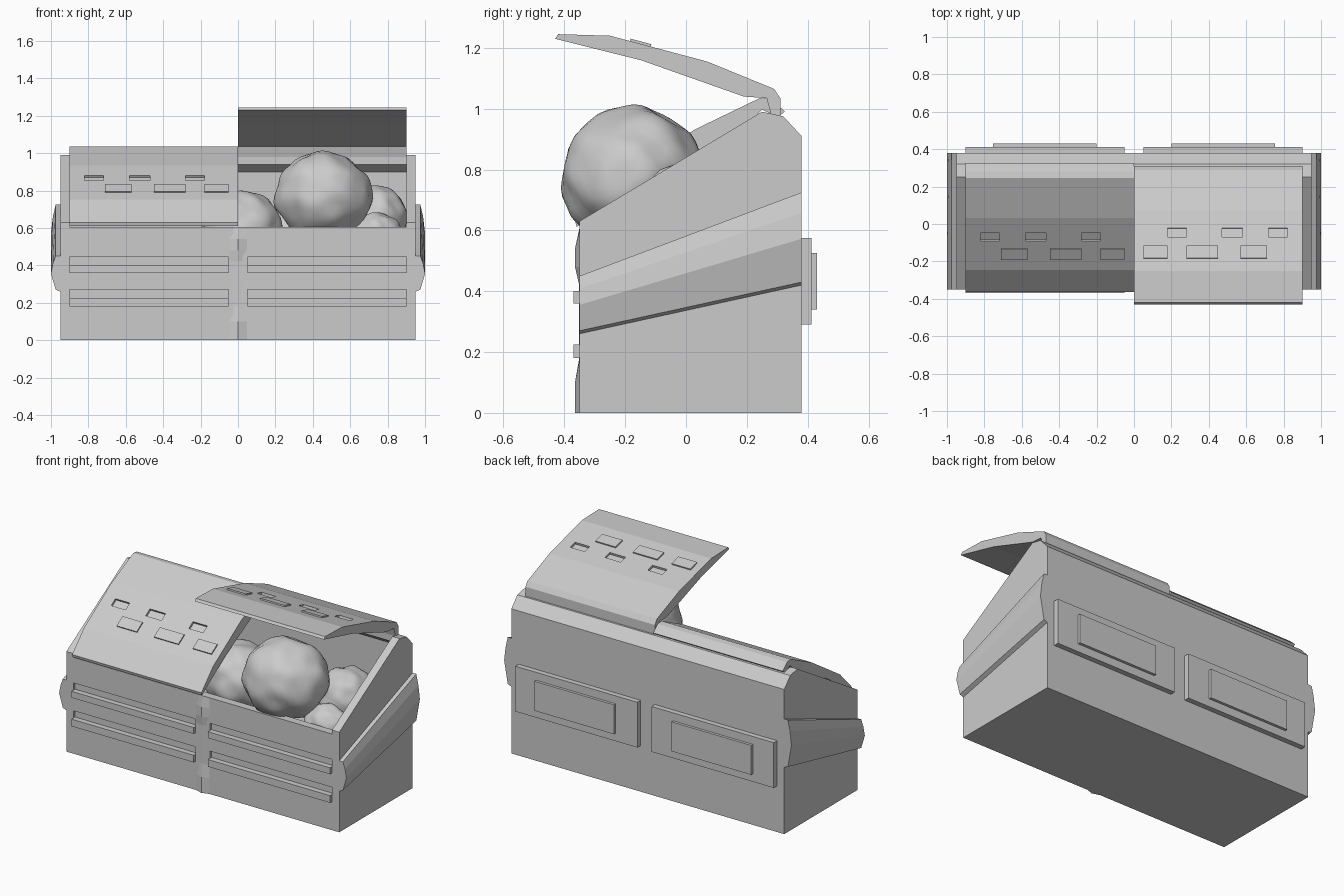
import bpy, bmesh, math
from mathutils import Vector, Matrix, noise

if "Cube" in bpy.data.objects:
    bpy.data.objects.remove(bpy.data.objects["Cube"])


def loft(name, sections):
    """Solid skinned through matching closed sections of 3D points."""
    bm = bmesh.new()
    rings = [[bm.verts.new(p) for p in s] for s in sections]
    n = len(rings[0])
    for a, b in zip(rings, rings[1:]):
        for i in range(n):
            j = (i + 1) % n
            bm.faces.new((a[i], a[j], b[j], b[i]))
    bm.faces.new(rings[0])
    bm.faces.new(rings[-1])
    bmesh.ops.recalc_face_normals(bm, faces=bm.faces)
    me = bpy.data.meshes.new(name)
    bm.to_mesh(me)
    bm.free()
    ob = bpy.data.objects.new(name, me)
    bpy.context.collection.objects.link(ob)
    return ob


def prism(name, profile, x0, x1):
    """Extrude a (y, z) profile along x."""
    return loft(name, [[(x, y, z) for y, z in profile] for x in (x0, x1)])


def box(name, x0, x1, y0, y1, z0, z1):
    return prism(name, [(y0, z0), (y1, z0), (y1, z1), (y0, z1)], x0, x1)


# Side plates with sloped top edge
SIDE = [(-.35, 0), (.38, 0), (.38, .91), (.32, .975), (.25, .99), (-.35, .63)]
# Front wall with two ribs, each with a groove above it
FRONT = [(-.30, 0), (-.35, 0), (-.35, .18), (-.37, .18), (-.37, .225),
         (-.335, .225), (-.335, .27), (-.35, .27), (-.35, .36), (-.37, .36),
         (-.37, .40), (-.335, .40), (-.335, .445), (-.35, .445), (-.35, .605), (-.30, .605)]

for s, side in ((-1, "left"), (1, "right")):
    prism(side + "_side_plate", SIDE, s * .9, s * .95)
    prism(side + "_front_wall", FRONT, s * .05, s * .9)
    # Lifting pockets, tapering towards the front
    pocket = []
    for y, b, t in ((-.35, .26, .45), (.38, .42, .725)):
        h = t - b
        pocket.append([(s * .95, y, b), (s * .975, y, b + .01), (s, y, b + h * .5),
                       (s * .99, y, t - h * .22), (s * .975, y, t), (s * .95, y, t)])
    loft(side + "_lifting_pocket", pocket)
    # Back panels
    box(side + "_back_panel", s * .05, s * .9, .375, .413, .29, .575)
    box(side + "_back_inset", s * .2, s * .755, .41, .43, .34, .525)

box("front_wall_centre", -.05, .05, -.35, -.30, 0, .605)
loft("front_centre_ridge", [[(-.05, -.349, z), (0, -.35 - d, z), (.05, -.349, z)]
     for z, d in ((0, .015), (.1, .015), (.18, .001), (.42, .001),
                  (.48, .015), (.54, .015), (.604, .001))])
prism("back_wall", [(.38, 0), (.38, .91), (.32, .975), (.28, .98), (.28, .94),
                    (.33, .90), (.33, 0)], -.9, .9)
box("inner_floor", -.9, .9, -.31, .34, 0, .45)

# Lids: one profile drawn in the open pose, the left one swung shut
LID = [(-.43, 1.23), (-.42, 1.245), (-.25, 1.24), (.07, 1.155), (.29, 1.065),
       (.31, 1.035), (.31, .975), (.28, .98), (.265, 1.035), (.19, 1.04), (-.15, 1.16)]
HINGE = Vector((0, .3, 1.0))
SLOPE = math.atan2(.085, .32)


def tile(name, x0, x1, y, w, h):
    """Flat block lying on the sloped lid surface at depth y."""
    ob = box(name, x0, x1, -w / 2, w / 2, -h, h)
    z = 1.24 - (y + .25) * math.tan(SLOPE)
    ob.data.transform(Matrix.Translation((0, y, z)) @ Matrix.Rotation(-SLOPE, 4, 'X'))
    return ob


def lid(side, s, angle):
    parts = [prism(side + "_lid", LID, 0, s * .9)]
    for x0, x1 in ((.18, .28), (.47, .58), (.72, .82)):
        cut = tile("slot_cutter", s * x0, s * x1, -.045, .05, .014)
        cut.hide_render = True
        m = parts[0].modifiers.new("slot", 'BOOLEAN')
        m.object = cut
        m.solver = 'EXACT'
        bpy.context.view_layer.objects.active = parts[0]
        bpy.ops.object.modifier_apply(modifier=m.name)
        bpy.data.objects.remove(cut)
    for x0, x1 in ((.05, .18), (.28, .45), (.57, .71)):
        parts.append(tile(side + "_lid_plate", s * x0, s * x1, -.15, .07, .008))
    swing = (Matrix.Translation(HINGE) @ Matrix.Rotation(math.radians(angle), 4, 'X')
             @ Matrix.Translation(-HINGE))
    for p in parts:
        p.data.transform(swing)


lid("right", 1, 0)
lid("left", -1, 48)


# Lumpy refuse bags filling the bin
def bag(name, loc, radii, seed):
    bm = bmesh.new()
    bmesh.ops.create_icosphere(bm, subdivisions=4, radius=1)
    for v in bm.verts:
        n = v.co.normalized()
        k = 1 + .10 * noise.noise(n * 2.2 + Vector((seed, 0, 0)))
        v.co = Vector(c * r * k for c, r in zip(n, radii))
    me = bpy.data.meshes.new(name)
    bm.to_mesh(me)
    bm.free()
    for p in me.polygons:
        p.use_smooth = True
    ob = bpy.data.objects.new(name, me)
    ob.location = loc
    bpy.context.collection.objects.link(ob)


bag("large_bag", (.45, -.175, .77), (.26, .235, .235), 3.3)
bag("left_bag", (.02, .0, .6), (.21, .2, .2), 7.1)
bag("right_bag", (.74, .02, .66), (.16, .17, .17), 12.7)
bag("front_bag", (.74, -.17, .55), (.14, .12, .13), 20.4)
bag("back_bag", (.3, .14, .53), (.2, .17, .17), 31.9)
